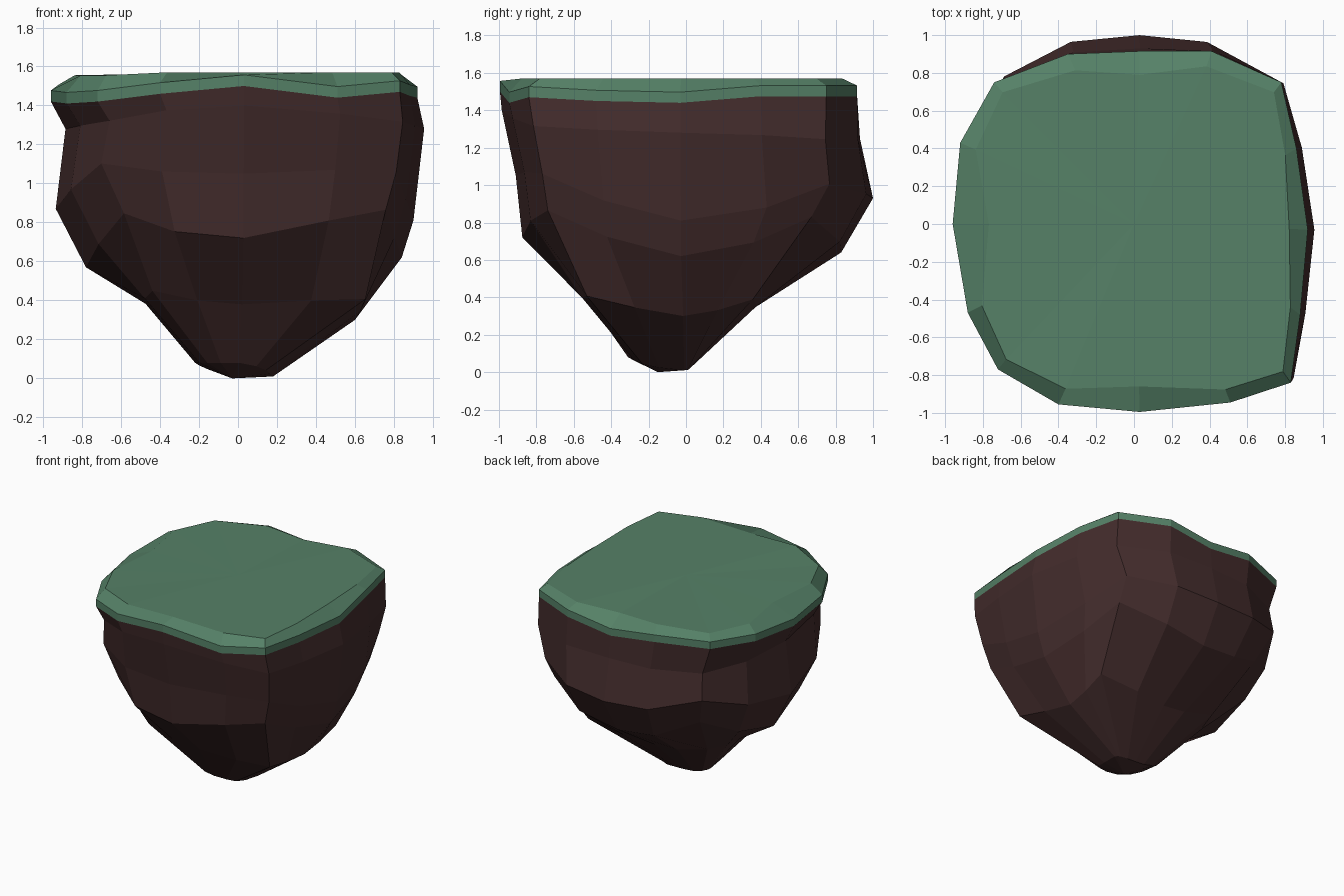
import bpy, bmesh, math

if "Cube" in bpy.data.objects:
    bpy.data.objects.remove(bpy.data.objects["Cube"])


def material(name, rgb):
    m = bpy.data.materials.new(name)
    m.diffuse_color = (*rgb, 1)
    m.use_nodes = True
    m.node_tree.nodes["Principled BSDF"].inputs["Base Color"].default_value = m.diffuse_color
    return m


def loft(name, rings, mat, cap_last):
    """Bridge rings of equal count and close the last one to a centre point."""
    bm = bmesh.new()
    vr = [[bm.verts.new(p) for p in r] for r in rings]
    n = len(vr[0])
    for a, b in zip(vr, vr[1:]):
        for i in range(n):
            j = (i + 1) % n
            bm.faces.new((a[i], a[j], b[j], b[i]))
    c = bm.verts.new(cap_last)
    for i in range(n):
        bm.faces.new((vr[-1][i], vr[-1][(i + 1) % n], c))
    bmesh.ops.recalc_face_normals(bm, faces=bm.faces)
    # Open lofts: make sure normals point away from the middle of the model
    bm.normal_update()
    if sum(f.normal.z * (f.calc_center_median().z - .8) for f in bm.faces) < 0:
        bmesh.ops.reverse_faces(bm, faces=bm.faces)
    me = bpy.data.meshes.new(name)
    bm.to_mesh(me)
    bm.free()
    me.materials.append(mat)
    ob = bpy.data.objects.new(name, me)
    bpy.context.collection.objects.link(ob)
    return ob


grass = material("grass green", (0.092, 0.220, 0.136))
earth = material("dark earth brown", (0.056, 0.025, 0.025))

# Lower edge of the grass, counter-clockwise from the left
rim = [(-.96, 0, 1.42), (-.88, -.47, 1.41), (-.72, -.77, 1.42), (-.40, -.955, 1.46),
       (.03, -.995, 1.50), (.51, -.945, 1.44), (.83, -.84, 1.47), (.88, -.48, 1.45),
       (.92, -.03, 1.44), (.86, .40, 1.475), (.78, .75, 1.475), (.41, .915, 1.475),
       (.03, .915, 1.425), (-.35, .90, 1.47), (-.74, .75, 1.46), (-.92, .43, 1.45)]

# Each level: (reach, z) to left, right, front, back;
# corner lift, roundness at front and back, corner bulge
levels = [((.885, 1.28), (.955, 1.28), (.985, 1.40), (.93, 1.25), -.02, .1, .15, 0),
          ((.935, .87), (.90, .81), (.91, 1.05), (1.0, .93), .14, 0, .42, 0),
          ((.78, .57), (.84, .62), (.875, .72), (.83, .64), .20, 0, .1, 0),
          ((.47, .38), (.60, .30), (.52, .38), (.36, .34), .07, .25, .3, .27),
          ((.22, .08), (.18, .01), (.31, .08), (.02, .02), 0, .6, .6, 0)]


def level_ring(left, right, front, back, lift, round_f, round_b, bulge):
    pts = []
    for x, y, _ in rim:
        sx = x / (.96 if x < 0 else .92)
        sy = y / (.995 if y < 0 else .915)
        t = math.atan2(sy, sx)
        c, s = math.cos(t), math.sin(t)
        rnd = round_b if y > 0 else round_f
        corner = math.sin(2 * t) ** 4
        grow = 1 + bulge * corner
        ux = (sx + (c - sx) * rnd) * grow
        uy = (sy + (s - sy) * rnd) * grow
        side, face = (right if x > 0 else left), (back if y > 0 else front)
        z = c * c * side[1] + s * s * face[1] + lift * corner
        pts.append((ux * side[0], uy * face[0], z))
    return pts


# Tapering body of earth
loft("earth_body", [rim] + [level_ring(*l) for l in levels], earth, (-.03, -.15, 0))

# Grass slab with a bevelled lip, gentler towards the left
lip = [(x, y, z + .057) for x, y, z in rim]
top = []
for x, y, z in rim:
    corner = min(1, abs(2 * x * y))
    kx = (.80 if x < 0 else .89) + (.14 if x < 0 else .06) * corner
    ky = .86 + .07 * corner
    top.append((x * kx, y * ky, 1.555 if x < -.6 else 1.57))
top[12] = (.03, .79, 1.56)
loft("grass_top", [rim, lip, top], grass, (0, 0, 1.57))
